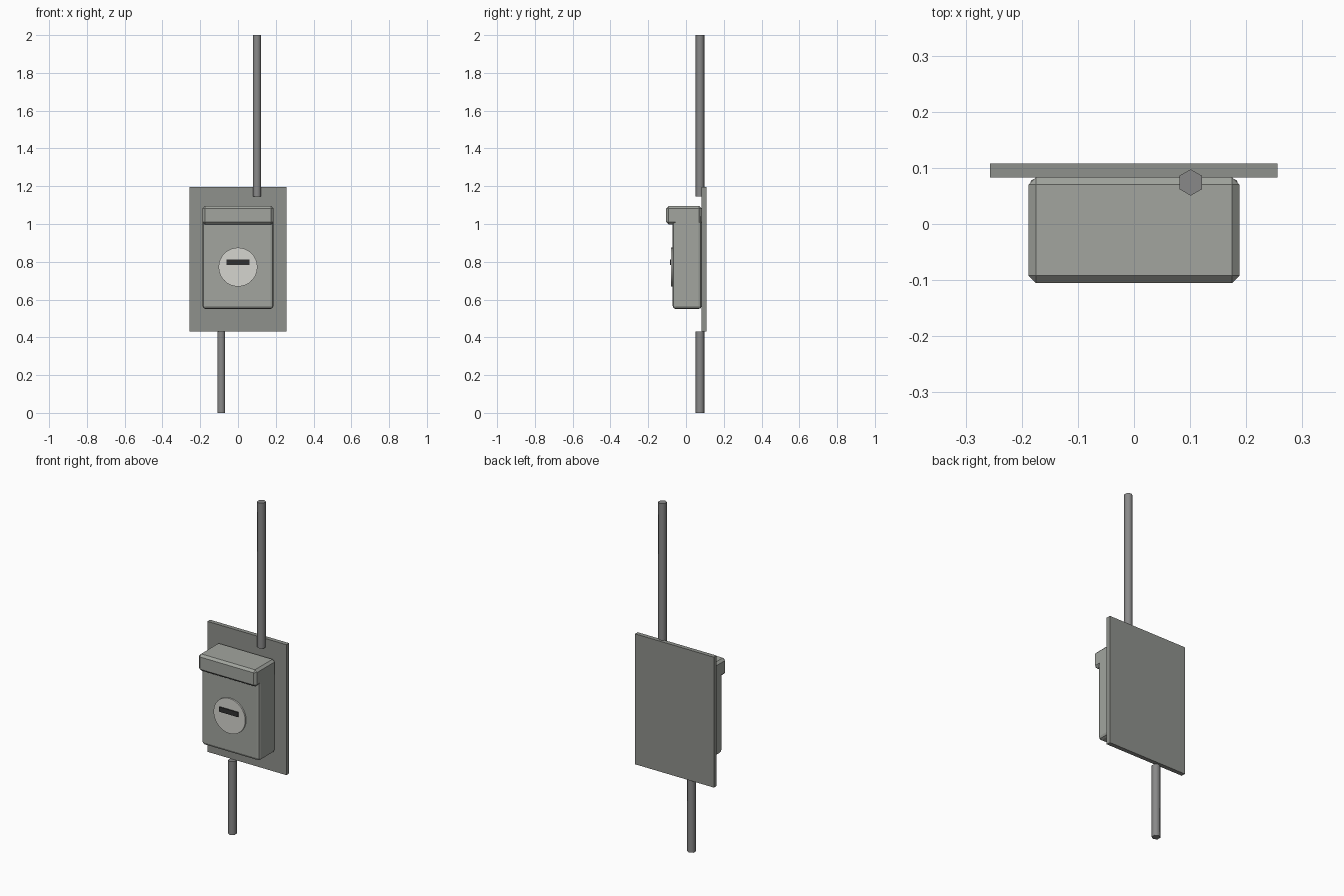
import bpy, math

if "Cube" in bpy.data.objects:
    bpy.data.objects.remove(bpy.data.objects["Cube"])


def material(name, r, g, b):
    m = bpy.data.materials.new(name)
    m.diffuse_color = (r, g, b, 1)
    m.use_nodes = True
    m.node_tree.nodes["Principled BSDF"].inputs["Base Color"].default_value = m.diffuse_color
    return m


housing_grey = material("housing_grey", 0.36, 0.375, 0.345)
plate_grey = material("plate_grey", 0.275, 0.285, 0.265)
pipe_grey = material("pipe_grey", 0.25, 0.25, 0.25)
dial_grey = material("dial_grey", 0.66, 0.66, 0.62)
dark_grey = material("dark_grey", 0.03, 0.03, 0.03)


def box(name, mat, x, y, z, bevel=0.0, segments=1):
    """Box from (min, max) ranges, optionally with bevelled edges."""
    spans = (x, y, z)
    bpy.ops.mesh.primitive_cube_add(size=1, location=[(a + b) / 2 for a, b in spans])
    ob = bpy.context.object
    ob.name = name
    ob.scale = [b - a for a, b in spans]
    bpy.ops.object.transform_apply(location=False, rotation=False, scale=True)
    ob.data.materials.append(mat)
    if bevel:
        mod = ob.modifiers.new("edge_bevel", 'BEVEL')
        mod.width = bevel
        mod.segments = segments


def cylinder(name, mat, sides, radius, depth, location, rotation=(0, 0, 0)):
    """Cylinder with smooth sides and flat ends."""
    bpy.ops.mesh.primitive_cylinder_add(vertices=sides, radius=radius, depth=depth,
                                        location=location, rotation=rotation)
    ob = bpy.context.object
    ob.name = name
    ob.data.materials.append(mat)
    bpy.ops.object.shade_smooth_by_angle(angle=math.radians(65))


def conduit(name, x, z0, z1):
    """Six-sided vertical pipe."""
    cylinder(name, pipe_grey, 6, 0.0235, z1 - z0, (x, 0.074, (z0 + z1) / 2))


# Wall plate behind the meter
box("back_plate", plate_grey, (-0.257, 0.256), (0.083, 0.108), (0.431, 1.197))

# Meter housing and its overhanging hood
box("housing", housing_grey, (-0.188, 0.188), (-0.071, 0.083), (0.550, 1.055), 0.017, 2)
box("hood", housing_grey, (-0.188, 0.188), (-0.105, 0.083), (0.997, 1.095), 0.013)

# Round dial on the front with a dark readout bar
cylinder("dial", dial_grey, 32, 0.103, 0.018, (0, -0.071, 0.772), (math.pi / 2, 0, 0))
box("readout", dark_grey, (-0.062, 0.060), (-0.086, -0.075), (0.783, 0.811))

# Conduits running up and down from the housing
conduit("upper_conduit", 0.101, 1.146, 2.0)
conduit("lower_conduit", -0.088, 0.0, 0.431)
